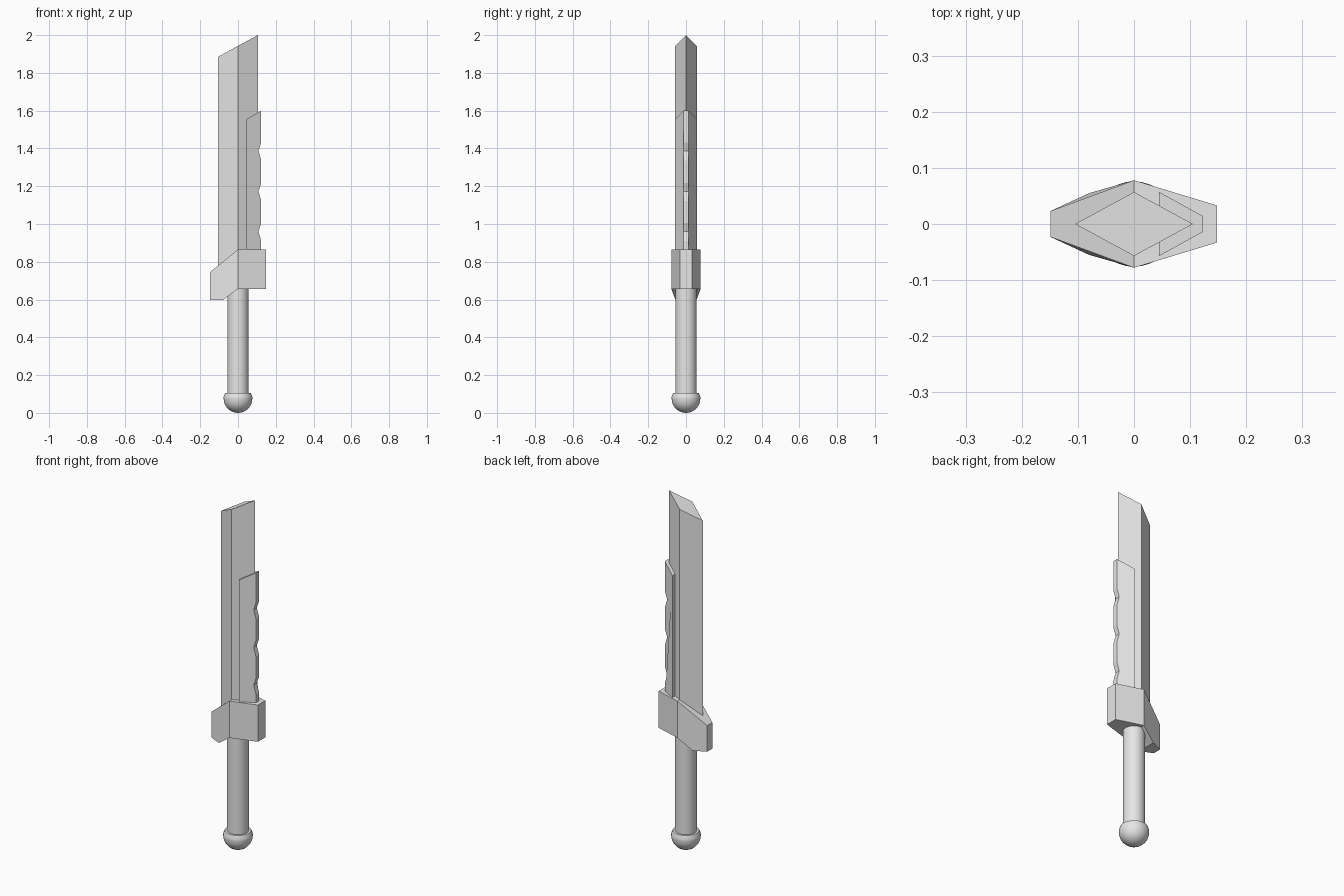
import bpy
import bmesh
from math import radians, sin, cos, pi

cube = bpy.data.objects.get("Cube")
if cube:
    bpy.data.objects.remove(cube, do_unlink=True)

grey = bpy.data.materials.new("light_grey")
grey.use_nodes = True
grey.diffuse_color = (0.8, 0.8, 0.8, 1)
bsdf = next(n for n in grey.node_tree.nodes if n.type == "BSDF_PRINCIPLED")
bsdf.inputs["Base Color"].default_value = grey.diffuse_color


def finish(name, bm):
    bmesh.ops.remove_doubles(bm, verts=bm.verts, dist=0.0001)
    bmesh.ops.recalc_face_normals(bm, faces=bm.faces)
    mesh = bpy.data.meshes.new(name)
    bm.to_mesh(mesh)
    bm.free()
    mesh.materials.append(grey)
    obj = bpy.data.objects.new(name, mesh)
    bpy.context.collection.objects.link(obj)
    return obj


def mirrored_solid(name, outline, panels):
    """Outline of (x, half thickness, z), mirrored in y and closed by a rim."""
    bm = bmesh.new()
    front = [bm.verts.new((x, -y, z)) for x, y, z in outline]
    back = [bm.verts.new((x, y, z)) for x, y, z in outline]
    for panel in panels:
        bm.faces.new([front[i] for i in panel])
        bm.faces.new([back[i] for i in reversed(panel)])
    for i in range(len(outline)):
        j = (i + 1) % len(outline)
        bm.faces.new((front[i], back[i], back[j], front[j]))
    return finish(name, bm)


def lathe(name, profile, steps=32):
    """Spin a profile of (radius, z) around the vertical axis."""
    bm = bmesh.new()
    verts = [bm.verts.new((r, 0, z)) for r, z in profile]
    edges = [bm.edges.new(pair) for pair in zip(verts, verts[1:])]
    bmesh.ops.spin(bm, geom=verts + edges, cent=(0, 0, 0), axis=(0, 0, 1),
                   angle=2 * pi, steps=steps, use_merge=True)
    obj = finish(name, bm)
    bpy.ops.object.select_all(action="DESELECT")
    obj.select_set(True)
    bpy.context.view_layer.objects.active = obj
    bpy.ops.object.shade_smooth_by_angle(angle=radians(30))
    return obj


# Blade: diamond section with a slanted tip
mirrored_solid("blade", [
    (-0.105, 0, 1.885), (0, 0.057, 1.943), (0.105, 0, 2.0),
    (0.105, 0, 0.7), (0, 0.057, 0.7), (-0.105, 0, 0.7),
], [(0, 1, 4, 5), (1, 2, 3, 4)])

# Notched back plate: tapered slab with three V notches in its outer edge
edge = [(0.123, 0.014, 1.6)]
for z in (1.387, 1.173, 0.96):
    edge += [(0.123, 0.014, z + 0.045), (0.108, 0.014, z),
             (0.123, 0.014, z - 0.05)]
edge.append((0.123, 0.014, 0.8))
plate = [(0.045, 0.057, 1.555)] + edge + [(0.045, 0.057, 0.8)]
mirrored_solid("notched_plate", plate, [tuple(range(len(plate)))])

# Guard: ridge in the middle, left arm swept down
mirrored_solid("guard", [
    (-0.149, 0.023, 0.745), (0, 0.078, 0.865), (0.148, 0.033, 0.865),
    (0.148, 0.033, 0.657), (0, 0.078, 0.657), (-0.08, 0.055, 0.597),
    (-0.149, 0.023, 0.597),
], [(0, 1, 4, 5, 6), (1, 2, 3, 4)])

# Handle
lathe("handle", [(0, 0.06), (0.056, 0.06), (0.056, 0.7), (0, 0.7)])

# Pommel: chamfered rim over a round dome
dome = [(0.076 * cos(a), 0.076 - 0.076 * sin(a))
        for a in (i * pi / 16 for i in range(8))]
lathe("pommel", [(0, 0.105), (0.068, 0.105), (0.076, 0.085)] + dome + [(0, 0)])
